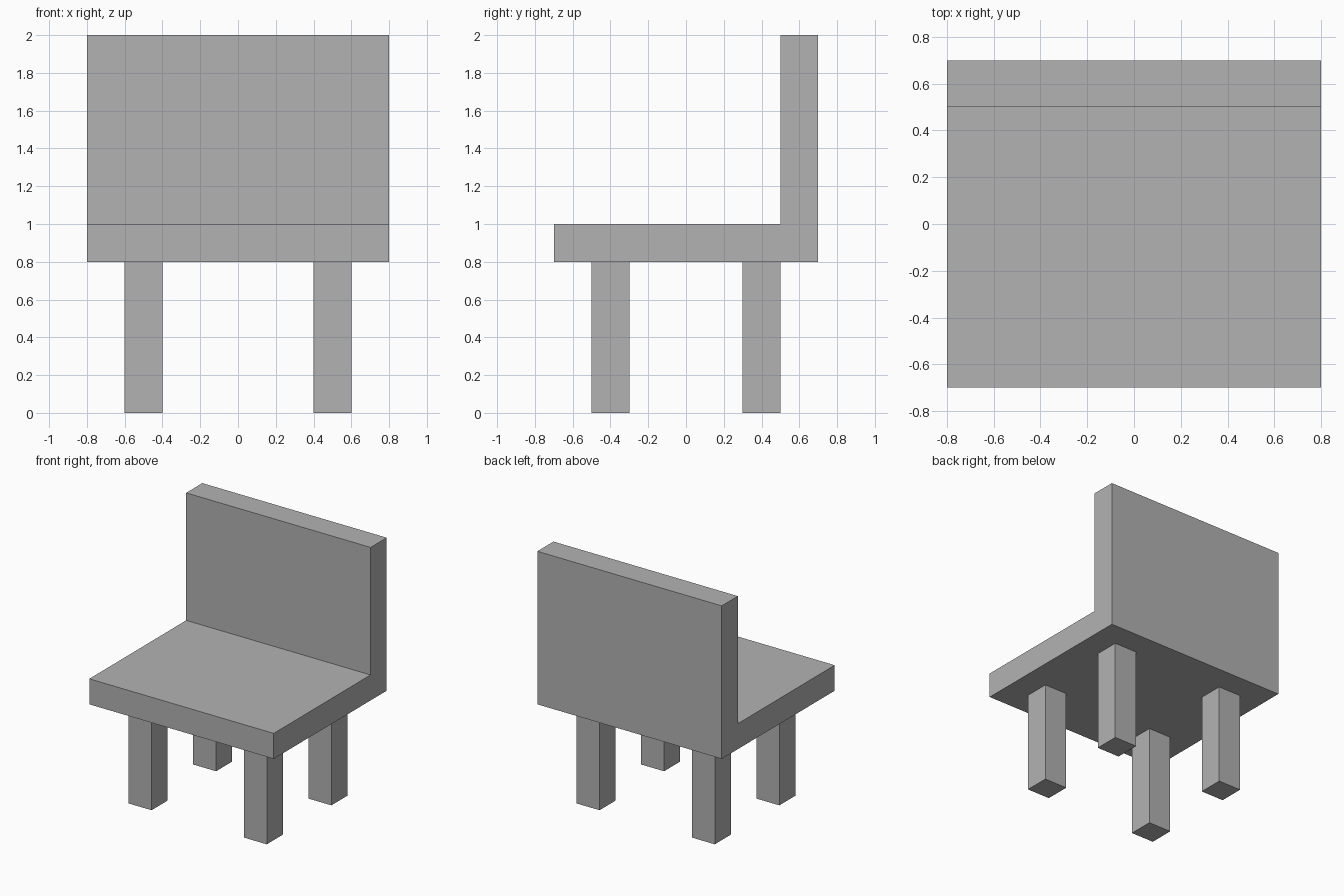
import bpy
import bmesh

cube = bpy.data.objects.get("Cube")
if cube:
    bpy.data.objects.remove(cube, do_unlink=True)

# Single plain grey
GREY = (0.448, 0.448, 0.448, 1.0)
grey = bpy.data.materials.new("plain grey")
grey.use_nodes = True
grey.diffuse_color = GREY
grey.node_tree.nodes["Principled BSDF"].inputs["Base Color"].default_value = GREY


def extrude_profile(name, profile, start, depth):
    """Closed prism: flat profile of points pushed along the depth vector."""
    bm = bmesh.new()
    face = bm.faces.new([bm.verts.new(start(a, b)) for a, b in profile])
    result = bmesh.ops.extrude_face_region(bm, geom=[face], use_keep_orig=True)
    moved = [v for v in result["geom"] if isinstance(v, bmesh.types.BMVert)]
    bmesh.ops.translate(bm, verts=moved, vec=depth)
    bmesh.ops.recalc_face_normals(bm, faces=bm.faces)
    mesh = bpy.data.meshes.new(name)
    bm.to_mesh(mesh)
    bm.free()
    mesh.materials.append(grey)
    obj = bpy.data.objects.new(name, mesh)
    bpy.context.collection.objects.link(obj)
    return obj


# Seat and backrest in one L-shaped side profile (y, z)
side = [(-0.7, 0.8), (0.7, 0.8), (0.7, 2), (0.5, 2), (0.5, 1), (-0.7, 1)]
extrude_profile("seat_and_backrest", side, lambda y, z: (-0.8, y, z), (1.6, 0, 0))

# Four square legs
HALF = 0.1
square = [(-HALF, -HALF), (HALF, -HALF), (HALF, HALF), (-HALF, HALF)]
for x_name, x in (("right", -0.5), ("left", 0.5)):
    for y_name, y in (("front", -0.4), ("back", 0.4)):
        leg = extrude_profile(f"{y_name}_{x_name}_leg", square,
                              lambda a, b: (a, b, 0), (0, 0, 0.8))
        leg.location = (x, y, 0)
